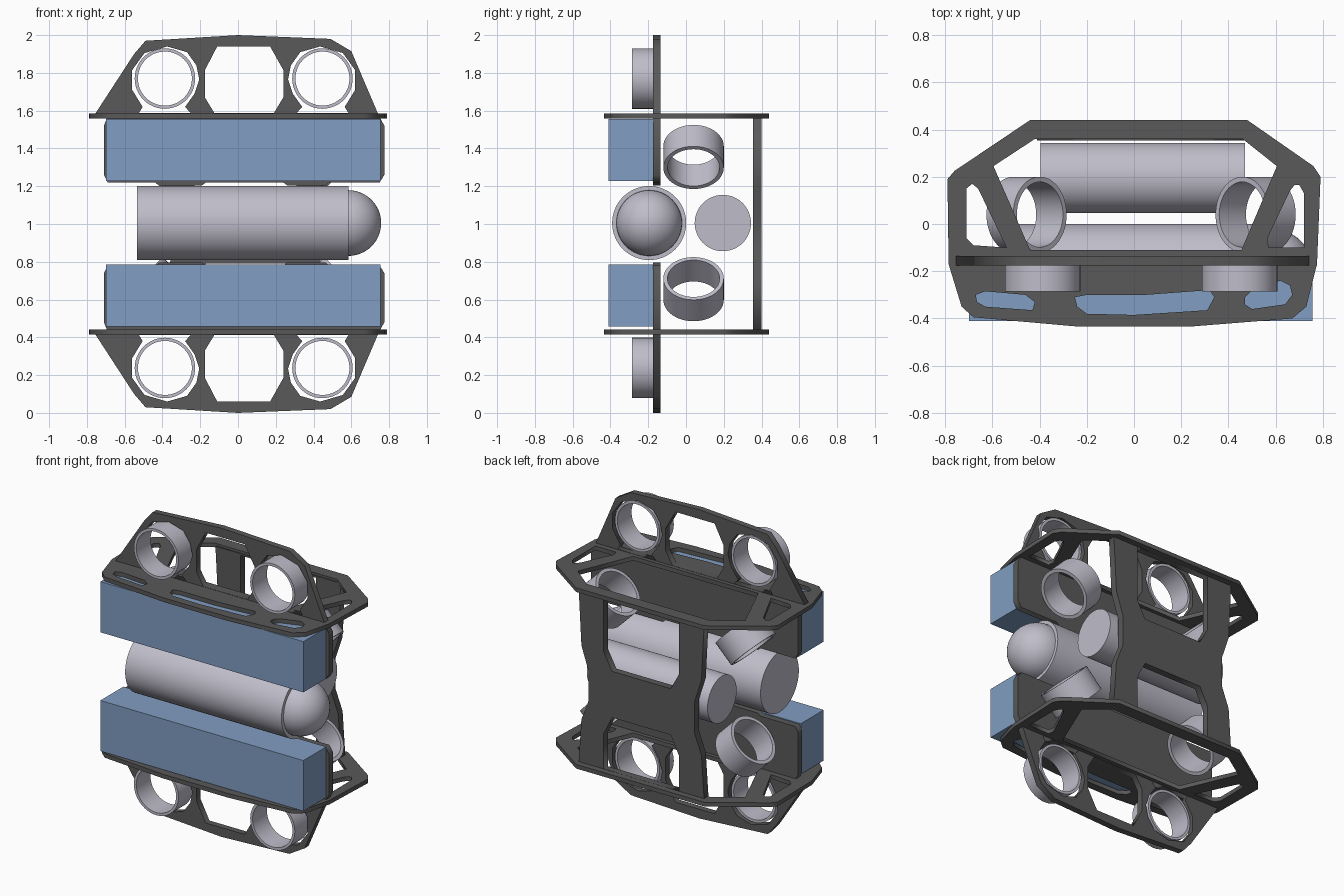
import bpy
import bmesh
import math
from mathutils import Matrix, Vector

default_cube = bpy.data.objects.get("Cube")
if default_cube:
    bpy.data.objects.remove(default_cube, do_unlink=True)


def make_material(name, color):
    material = bpy.data.materials.new(name)
    material.use_nodes = True
    rgba = (*color, 1.0)
    material.diffuse_color = rgba
    shader = next(n for n in material.node_tree.nodes if n.type == "BSDF_PRINCIPLED")
    shader.inputs["Base Color"].default_value = rgba
    shader.inputs["Roughness"].default_value = 0.6
    return material


dark_grey = make_material("dark grey plate", (0.1, 0.1, 0.1))
pale_grey = make_material("pale lilac grey", (0.52, 0.51, 0.59))
soft_blue = make_material("soft blue foam", (0.22, 0.34, 0.54))

SHIFT = 0.03   # the equipment is centred slightly to one side


def finish(name, bm, material, matrix=None, smooth=False):
    """Turn a bmesh into an object, with sharp edges kept where it is smooth."""
    if matrix:
        bm.transform(matrix)
    bmesh.ops.recalc_face_normals(bm, faces=bm.faces)
    if smooth:
        for face in bm.faces:
            face.smooth = True
        for edge in bm.edges:
            edge.smooth = edge.calc_face_angle(0) < math.radians(35)
    mesh = bpy.data.meshes.new(name)
    bm.to_mesh(mesh)
    bm.free()
    mesh.materials.append(material)
    obj = bpy.data.objects.new(name, mesh)
    bpy.context.collection.objects.link(obj)
    return obj


def plate(name, loops, thickness, matrix):
    """Extrude an outline with holes; the first loop is the outline."""
    curve = bpy.data.curves.new(name + " outline", "CURVE")
    curve.dimensions = "2D"
    curve.fill_mode = "BOTH"
    curve.extrude = thickness / 2
    for loop in loops:
        spline = curve.splines.new("POLY")
        spline.points.add(len(loop) - 1)
        for point, (u, v) in zip(spline.points, loop):
            point.co = (u, v, 0, 1)
        spline.use_cyclic_u = True
    helper = bpy.data.objects.new(name + " helper", curve)
    bpy.context.collection.objects.link(helper)
    bpy.context.view_layer.update()
    mesh = bpy.data.meshes.new_from_object(
        helper.evaluated_get(bpy.context.evaluated_depsgraph_get()))
    bm = bmesh.new()
    bm.from_mesh(mesh)
    bmesh.ops.remove_doubles(bm, verts=bm.verts, dist=0.0001)
    bpy.data.objects.remove(helper, do_unlink=True)
    bpy.data.curves.remove(curve)
    bpy.data.meshes.remove(mesh)
    return finish(name, bm, dark_grey, matrix)


def flip(loop, centre):
    return [(2 * centre - u, v) for u, v in reversed(loop)]


def upright(y, z=0):
    """Stand a flat outline up so that its v axis becomes z."""
    return Matrix.Translation((0, y, z)) @ Matrix.Rotation(math.pi / 2, 4, "X")


def tube(name, centre, axis, radius, inner, length):
    bm = bmesh.new()
    h = length / 2
    ring = [bm.verts.new((r, 0, z)) for r, z in
            ((inner, -h), (radius, -h), (radius, h), (inner, h))]
    edges = [bm.edges.new((ring[i], ring[(i + 1) % 4])) for i in range(4)]
    bmesh.ops.spin(bm, geom=ring + edges, cent=(0, 0, 0), axis=(0, 0, 1),
                   angle=math.tau, steps=48, use_merge=True)
    bmesh.ops.remove_doubles(bm, verts=bm.verts, dist=0.0001)
    turn = Vector(axis).to_track_quat("Z", "Y").to_matrix().to_4x4()
    return finish(name, bm, pale_grey, Matrix.Translation(centre) @ turn, True)


def cylinder(name, x_min, x_max, y, z, radius):
    bm = bmesh.new()
    bmesh.ops.create_cone(bm, cap_ends=True, segments=64, radius1=radius,
                          radius2=radius, depth=x_max - x_min)
    move = Matrix.Translation(((x_min + x_max) / 2, y, z))
    return finish(name, bm, pale_grey, move @ Matrix.Rotation(math.pi / 2, 4, "Y"), True)


# Horizontal deck outline, its large rear opening, side windows and front slots
deck_outline = [(-.44, .44), (.48, .44), (.76, .245), (.79, .2), (.775, -.17),
                (.73, -.35), (.67, -.4), (.23, -.435), (-.23, -.435),
                (-.68, -.395), (-.73, -.35), (-.785, -.17), (-.79, .19), (-.76, .225)]
deck_opening = [(-.42, .36), (.46, .36), (.605, .245), (.455, -.11),
                (-.44, -.11), (-.595, .245)]
left_window = [(.68, .165), (.7, .165), (.72, .13), (.72, -.1), (.57, -.1),
               (.565, -.06), (.66, .14)]
right_window = [(-.71, .15), (-.685, .17), (-.66, .15), (-.54, -.1),
                (-.68, -.09), (-.71, -.06)]
right_slot = [(-.67, -.3), (-.63, -.285), (-.46, -.3), (-.42, -.33),
              (-.43, -.365), (-.63, -.35), (-.665, -.33)]
middle_slot = [(-.25, -.31), (-.2, -.3), (.05, -.3), (.32, -.28), (.34, -.31),
               (.31, -.365), (0, -.385), (-.2, -.38), (-.24, -.35)]
left_slot = [(.47, -.31), (.5, -.28), (.62, -.24), (.66, -.26), (.67, -.3),
             (.64, -.34), (.5, -.36), (.47, -.34)]
deck_loops = [deck_outline, deck_opening, left_window, right_window,
              right_slot, middle_slot, left_slot]

# Upright front panel with a central window and two thruster windows
panel_outline = [(-.755, 1.585), (-.55, 1.9), (-.49, 1.97), (0, 2), (.49, 1.98),
                 (.6, 1.915), (.745, 1.575), (.775, 1.52), (.775, 1.26),
                 (.75, 1.22), (.48, 1.22), (.465, 1.205), (.26, 1.205),
                 (.24, 1.22), (-.17, 1.22), (-.19, 1.205), (-.42, 1.205),
                 (-.44, 1.22), (-.69, 1.22), (-.71, 1.26), (-.71, 1.52), (-.69, 1.57)]
panel_window = [(-.11, 1.94), (.17, 1.94), (.24, 1.815), (.24, 1.67),
                (.19, 1.587), (-.125, 1.587), (-.175, 1.67), (-.175, 1.815)]
thruster_window = [(-.56, 1.815), (-.56, 1.71), (-.505, 1.62), (-.525, 1.587),
                   (-.25, 1.587), (-.28, 1.62), (-.23, 1.69), (-.205, 1.765),
                   (-.22, 1.84), (-.27, 1.91), (-.375, 1.94), (-.495, 1.905)]
panel_loops = [panel_outline, panel_window, thruster_window,
               flip(thruster_window, SHIFT)]

# Everything above is repeated below, upside down
for level, sign in (("upper", 1), ("lower", -1)):
    plate(level + "_deck", deck_loops, .027,
          Matrix.Translation((0, 0, 1 + sign * .572)))

    loops = [[(u, 1 + sign * (v - 1)) for u, v in loop] for loop in panel_loops]
    plate(level + "_front_panel", loops, .04, upright(-.155))

    # Foam block in front of the panel
    bm = bmesh.new()
    bmesh.ops.create_cube(bm, size=1, matrix=Matrix.Translation(
        (.028, -.293, 1.006 + sign * .385)) @ Matrix.Diagonal((1.455, .234, .328, 1)))
    finish(level + "_foam_block", bm, soft_blue)

    for side, direction in (("left", 1), ("right", -1)):
        prefix = level + "_" + side
        tube(prefix + "_front_thruster",
             (SHIFT + direction * .417, -.212, 1.004 + sign * .766),
             (0, 1, 0), .16, .143, .146)
        tube(prefix + "_angled_thruster",
             (SHIFT + direction * .485, .04, 1.005 + sign * .35),
             (direction, 0, -sign), .16, .138, .16)

# Rear panel joining the two decks, with an opening above and below its crossbar
CENTRE = .04
half_edge = [(.49, .43), (.47, .72), (.42, .85), (.42, 1.05), (.47, 1.2), (.49, 1.57)]
rear_outline = half_edge + flip(half_edge, CENTRE)
top_half = [(.25, 1.09), (.31, 1.2), (.31, 1.558)]
bottom_half = [(.31, .442), (.31, .67), (.25, .79)]
plate("rear_panel", [rear_outline, top_half + flip(top_half, CENTRE),
                     bottom_half + flip(bottom_half, CENTRE)], .045, upright(.377))

# Main housing with its dome, and the smaller rear housing
cylinder("main_housing", -.535, .585, -.195, 1.005, .196)
cylinder("rear_housing", -.395, .47, .195, 1.005, .149)

bm = bmesh.new()
bmesh.ops.create_uvsphere(bm, u_segments=48, v_segments=24, radius=.174)
bmesh.ops.bisect_plane(bm, geom=bm.verts[:] + bm.edges[:] + bm.faces[:],
                       plane_co=(0, 0, 0), plane_no=(0, 0, 1), clear_inner=True)
finish("housing_dome", bm, pale_grey, Matrix.Translation((.584, -.195, 1.005))
       @ Matrix.Rotation(math.pi / 2, 4, "Y"), True)
